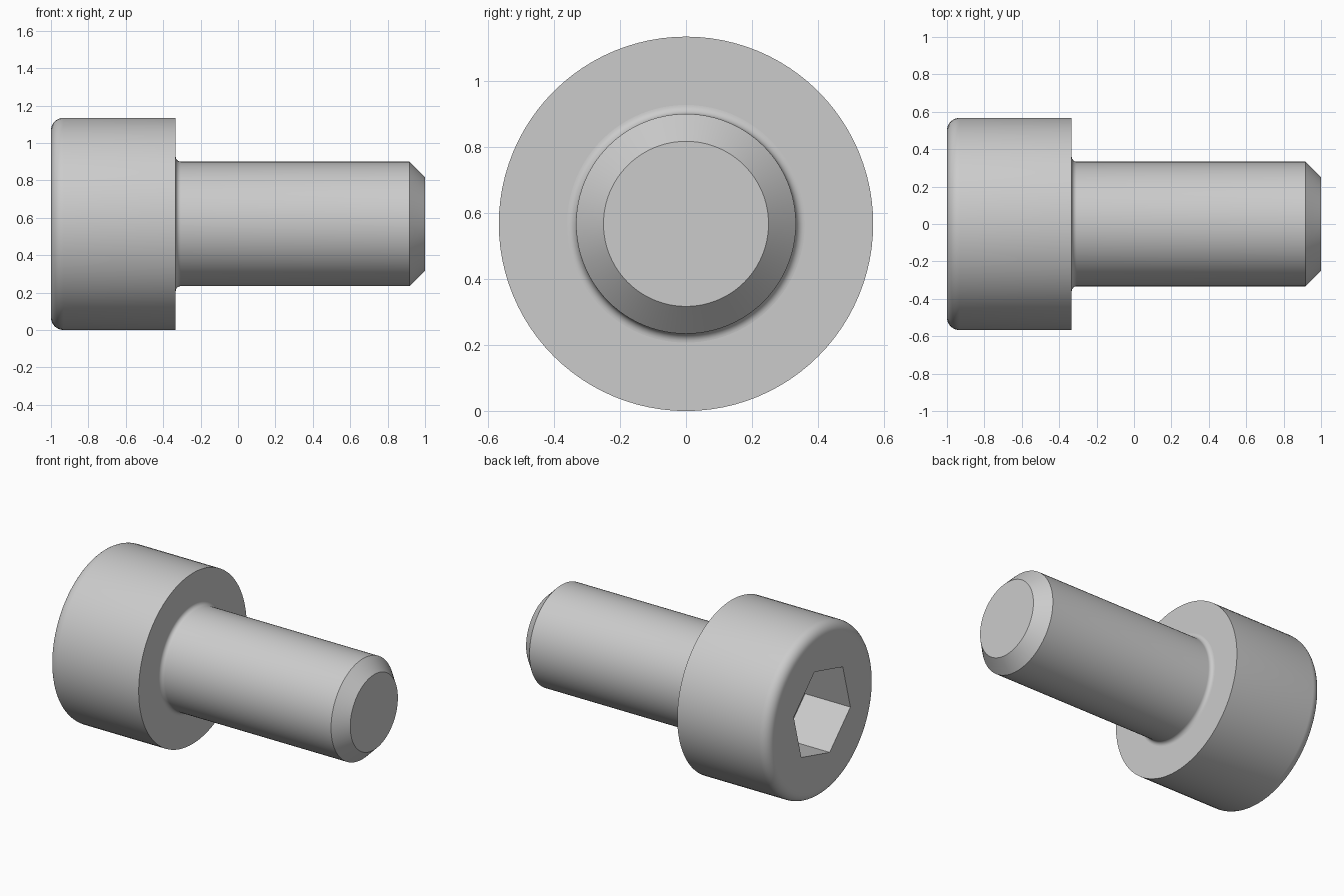
import bpy, bmesh
from math import sin, cos, pi, radians

SEGMENTS = 96
HEAD_R, SHANK_R, TIP_R = 0.567, 0.333, 0.25
HEAD_X, SEAT_X, TIP_X = -1.0, -0.333, 1.0
EDGE, FILLET = 0.067, 0.027            # head rounding, under-head fillet
HEX_R, HEX_DEPTH, HEX_TURN = 0.308, 0.333, radians(15)

cube = bpy.data.objects.get("Cube")
if cube:
    bpy.data.objects.remove(cube, do_unlink=True)

steel = bpy.data.materials.new("light_grey_steel")
steel.use_nodes = True
colour = (0.6, 0.6, 0.6, 1)
steel.diffuse_color = colour
steel.node_tree.nodes["Principled BSDF"].inputs["Base Color"].default_value = colour


def ring(bm, x, r, count, turn=0.0):
    """Circle of vertices around the bolt axis."""
    angles = [turn + 2 * pi * i / count for i in range(count)]
    return [bm.verts.new((x, r * sin(a), r * cos(a))) for a in angles]


def skin(bm, a, b):
    """Quads between two rings of equal count."""
    n = len(a)
    for i in range(n):
        j = (i + 1) % n
        bm.faces.new((a[i], a[j], b[j], b[i]))


def lathe(bm, profile):
    """Revolve (x, radius) points around the axis and return the rings."""
    rings = [ring(bm, x, r, SEGMENTS) for x, r in profile]
    for a, b in zip(rings, rings[1:]):
        skin(bm, a, b)
    return rings


def arc(cx, cr, radius, start, end, steps=8):
    angles = [radians(start + (end - start) * i / steps) for i in range(steps + 1)]
    return [(cx + radius * cos(a), cr + radius * sin(a)) for a in angles]


def finish(bm, name):
    bmesh.ops.recalc_face_normals(bm, faces=bm.faces)
    mesh = bpy.data.meshes.new(name)
    bm.to_mesh(mesh)
    bm.free()
    mesh.materials.append(steel)
    obj = bpy.data.objects.new(name, mesh)
    obj.location.z = HEAD_R
    bpy.context.collection.objects.link(obj)
    bpy.ops.object.select_all(action='DESELECT')
    obj.select_set(True)
    bpy.context.view_layer.objects.active = obj
    bpy.ops.object.shade_smooth_by_angle(angle=radians(30))
    # Keep the end faces truly flat
    for face in mesh.polygons:
        if abs(face.normal.x) > 0.999:
            face.use_smooth = False


# Head: rounded outer edge, flat underside, hexagonal socket
bm = bmesh.new()
profile = arc(HEAD_X + EDGE, HEAD_R - EDGE, EDGE, 180, 90)
profile += [(SEAT_X, HEAD_R), (SEAT_X, SHANK_R + FILLET)]
face_ring = lathe(bm, profile)[0]
mouth = ring(bm, HEAD_X, HEX_R, 6, HEX_TURN)
floor = ring(bm, HEAD_X + HEX_DEPTH, HEX_R, 6, HEX_TURN)
skin(bm, mouth, floor)
bm.faces.new(floor)
# Each socket side faces an equal share of the outer ring
share = SEGMENTS // 6
offset = round(HEX_TURN / (2 * pi) * SEGMENTS)
for side in range(6):
    first = offset + side * share
    outer = [face_ring[(first + k) % SEGMENTS] for k in range(share + 1)]
    bm.faces.new(outer + [mouth[(side + 1) % 6], mouth[side]])
finish(bm, "socket_head")

# Shank: fillet below the head, plain cylinder, chamfered tip
bm = bmesh.new()
profile = arc(SEAT_X + FILLET, SHANK_R + FILLET, FILLET, 180, 270)
profile += [(TIP_X - (SHANK_R - TIP_R), SHANK_R), (TIP_X, TIP_R)]
tip_ring = lathe(bm, profile)[-1]
bm.faces.new(tip_ring)
finish(bm, "shank")
